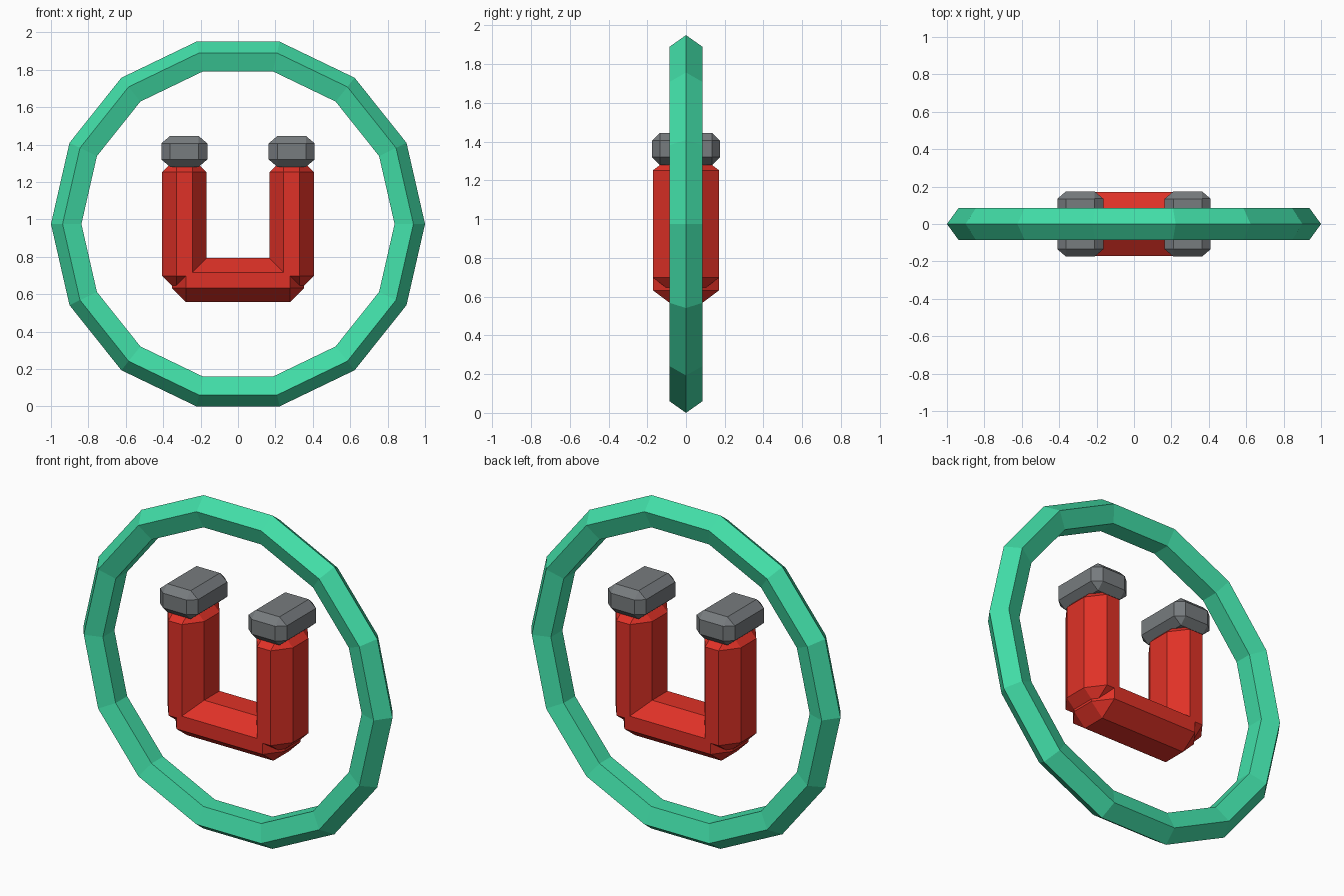
import bpy, bmesh, math
from itertools import product

if "Cube" in bpy.data.objects:
    bpy.data.objects.remove(bpy.data.objects["Cube"])


def material(name, color):
    m = bpy.data.materials.new(name)
    m.diffuse_color = (*color, 1)
    m.use_nodes = True
    m.node_tree.nodes["Principled BSDF"].inputs["Base Color"].default_value = m.diffuse_color
    return m


green = material("mint_green", (0.054, 0.73, 0.39))
red = material("red", (0.74, 0.031, 0.02))
grey = material("steel_grey", (0.185, 0.2, 0.21))

MID = 0.975  # height of the ring centre


def chamfered_box(name, center, half, cut, mat):
    """Box with every edge chamfered, by a separate amount along each axis."""
    bm = bmesh.new()
    for signs in product((-1, 1), repeat=3):
        for full in range(3):
            bm.verts.new([center[i] + signs[i] * (half[i] - (0 if i == full else cut[i]))
                          for i in range(3)])
    bmesh.ops.convex_hull(bm, input=bm.verts[:])
    bmesh.ops.dissolve_limit(bm, angle_limit=math.radians(1),
                             verts=bm.verts[:], edges=bm.edges[:])
    bmesh.ops.recalc_face_normals(bm, faces=bm.faces[:])
    mesh = bpy.data.meshes.new(name)
    bm.to_mesh(mesh)
    bm.free()
    mesh.materials.append(mat)
    ob = bpy.data.objects.new(name, mesh)
    bpy.context.collection.objects.link(ob)
    return ob


# Upright outer ring, five-sided in section
bpy.ops.mesh.primitive_torus_add(major_segments=14, minor_segments=5,
                                 major_radius=0.91, minor_radius=0.09,
                                 location=(0, 0, MID),
                                 rotation=(math.pi / 2, 0, 0))
ring = bpy.context.object
ring.name = "outer_ring"
ring.data.materials.append(green)

# Horseshoe magnet: two legs with grey tips, joined by a bottom bar
for side, label in ((-1, "left"), (1, "right")):
    chamfered_box(f"magnet_leg_{label}", (side * 0.287, 0, MID),
                  (0.118, 0.171, 0.352), (0.075, 0.1, 0.075), red)
    chamfered_box(f"magnet_tip_{label}", (side * 0.287, 0, 1.363),
                  (0.123, 0.175, 0.083), (0.047, 0.04, 0.04), grey)
chamfered_box("magnet_bar", (0, 0, 0.675),
              (0.354, 0.171, 0.117), (0.075, 0.1, 0.075), red)
